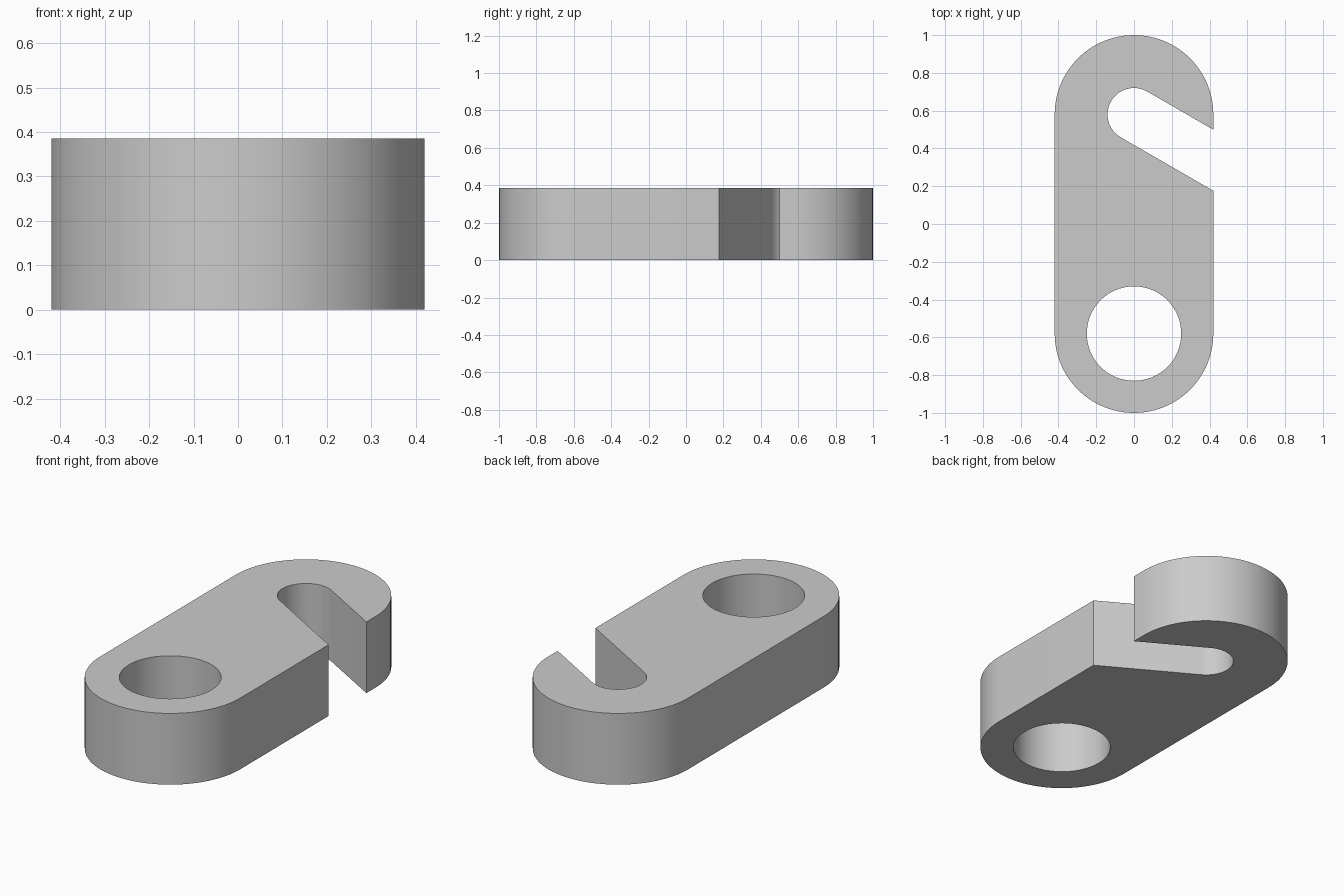
import bpy, bmesh
from math import radians, cos, sin, tan

cube = bpy.data.objects.get("Cube")
if cube:
    bpy.data.objects.remove(cube, do_unlink=True)

HALF_WIDTH, END_Y, HEIGHT = 0.42, 0.58, 0.386
HOLE_R, SLOT_R, SLOT_TILT = 0.25, 0.14, radians(30)


def arc(cy, r, start, end, steps):
    """Points on an arc centred on x = 0, angles in degrees."""
    angles = [radians(start + (end - start) * i / steps) for i in range(steps + 1)]
    return [(r * cos(a), cy + r * sin(a)) for a in angles]


def add_loop(bm, points):
    verts = [bm.verts.new((x, y, 0)) for x, y in points]
    return [bm.edges.new((v, verts[i - 1])) for i, v in enumerate(verts)]


# Slot mouth where it breaks through the straight side
mouth_y = END_Y - HALF_WIDTH * tan(SLOT_TILT)
mouth_half = SLOT_R / cos(SLOT_TILT)

# Rounded plate outline with the slanted open slot
outline = [(HALF_WIDTH, mouth_y + mouth_half)]
outline += arc(END_Y, HALF_WIDTH, 0, 180, 48)
outline += arc(-END_Y, HALF_WIDTH, 180, 360, 48)
outline += [(HALF_WIDTH, mouth_y - mouth_half)]
outline += arc(END_Y, SLOT_R, 240, 60, 32)

# Round pin hole
hole = arc(-END_Y, HOLE_R, 0, 360, 64)[:-1]

# Fill the profile and extrude it to full thickness
bm = bmesh.new()
edges = add_loop(bm, outline) + add_loop(bm, hole)
bmesh.ops.triangle_fill(bm, use_beauty=True, edges=edges, normal=(0, 0, 1))
result = bmesh.ops.extrude_face_region(bm, geom=bm.faces[:], use_keep_orig=True)
top = [g for g in result["geom"] if isinstance(g, bmesh.types.BMVert)]
bmesh.ops.translate(bm, verts=top, vec=(0, 0, HEIGHT))
bmesh.ops.recalc_face_normals(bm, faces=bm.faces[:])

mesh = bpy.data.meshes.new("slotted_link")
bm.to_mesh(mesh)
bm.free()
link = bpy.data.objects.new("slotted_link", mesh)
bpy.context.collection.objects.link(link)

# Plain grey material
grey = bpy.data.materials.new("plain_grey")
grey.use_nodes = True
colour = (0.6, 0.6, 0.6, 1)
grey.diffuse_color = colour
grey.node_tree.nodes["Principled BSDF"].inputs["Base Color"].default_value = colour
mesh.materials.append(grey)

# Smooth curved walls, crisp rims
bpy.ops.object.select_all(action="DESELECT")
link.select_set(True)
bpy.context.view_layer.objects.active = link
bpy.ops.object.shade_smooth_by_angle(angle=radians(25))
